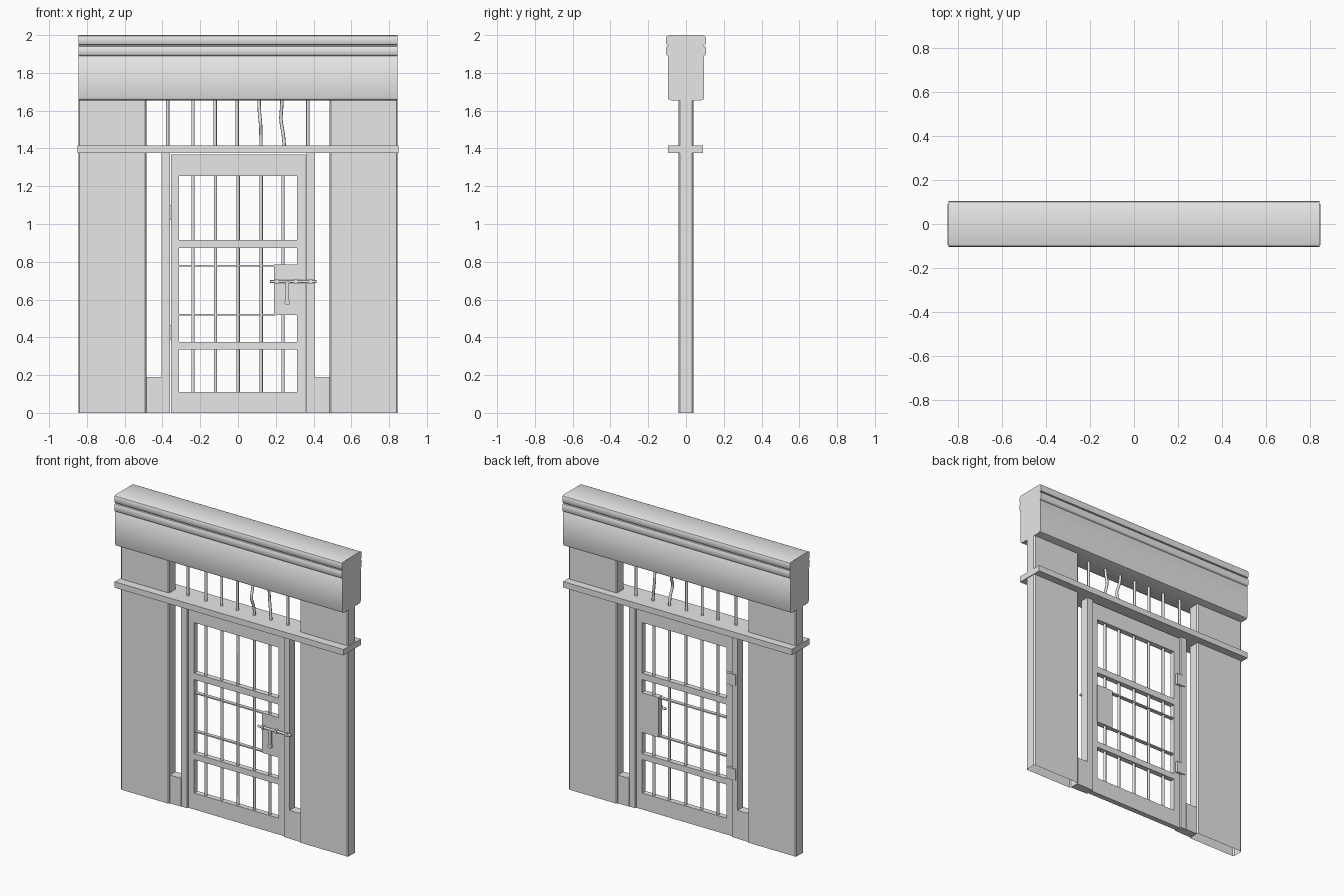
import bpy, bmesh, math
from mathutils import Vector

if "Cube" in bpy.data.objects:
    bpy.data.objects.remove(bpy.data.objects["Cube"], do_unlink=True)

grey = bpy.data.materials.new("plain grey")
grey.use_nodes = True
grey.diffuse_color = (0.8, 0.8, 0.8, 1)
grey.node_tree.nodes["Principled BSDF"].inputs["Base Color"].default_value = (0.8, 0.8, 0.8, 1)


def finish(name, bm, smooth=False):
    bmesh.ops.recalc_face_normals(bm, faces=bm.faces[:])
    me = bpy.data.meshes.new(name)
    bm.to_mesh(me)
    bm.free()
    me.materials.append(grey)
    ob = bpy.data.objects.new(name, me)
    bpy.context.collection.objects.link(ob)
    if smooth:
        bpy.ops.object.select_all(action='DESELECT')
        ob.select_set(True)
        bpy.context.view_layer.objects.active = ob
        bpy.ops.object.shade_smooth_by_angle(angle=math.radians(40))
    return ob


def box(name, x0, x1, y0, y1, z0, z1):
    bm = bmesh.new()
    bmesh.ops.create_cube(bm, size=1)
    for v in bm.verts:
        v.co = Vector((x1 if v.co.x > 0 else x0, y1 if v.co.y > 0 else y0,
                       z1 if v.co.z > 0 else z0))
    return finish(name, bm)


def prism(name, outline, direction, drop_bottom=False, smooth=False):
    """Extrude a closed outline along a direction."""
    bm = bmesh.new()
    face = bm.faces.new([bm.verts.new(p) for p in outline])
    out = bmesh.ops.extrude_face_region(bm, geom=[face], use_keep_orig=True)
    verts = [g for g in out["geom"] if isinstance(g, bmesh.types.BMVert)]
    bmesh.ops.translate(bm, vec=direction, verts=verts)
    bmesh.ops.recalc_face_normals(bm, faces=bm.faces[:])
    if drop_bottom:
        low = [f for f in bm.faces if f.calc_center_median().z < 1e-4]
        bmesh.ops.delete(bm, geom=low, context='FACES_ONLY')
    return finish(name, bm, smooth)


def rod(name, points, radius, sides=8):
    """Round bar swept through a short list of points."""
    cu = bpy.data.curves.new(name, 'CURVE')
    cu.dimensions = '3D'
    cu.bevel_depth = radius
    cu.bevel_resolution = sides // 4
    cu.use_fill_caps = True
    cu.resolution_u = 4
    sp = cu.splines.new('NURBS' if len(points) > 2 else 'POLY')
    sp.points.add(len(points) - 1)
    for p, co in zip(sp.points, points):
        p.co = (*co, 1)
    if len(points) > 2:
        sp.use_endpoint_u = True
        sp.order_u = 3
    cu.materials.append(grey)
    ob = bpy.data.objects.new(name, cu)
    bpy.context.collection.objects.link(ob)
    return ob


# Header: moulded profile swept along x
half = [(0.080, 1.655), (0.092, 1.660), (0.096, 1.670), (0.096, 1.885), (0.092, 1.890),
        (0.101, 1.893), (0.105, 1.899), (0.105, 1.935), (0.101, 1.941), (0.092, 1.943),
        (0.092, 1.948), (0.101, 1.950), (0.105, 1.956), (0.105, 1.985), (0.101, 1.995),
        (0.090, 2.0)]
loop = half + [(-y, z) for y, z in reversed(half)]
prism("header", [(-0.845, y, z) for y, z in loop], (1.69, 0, 0), smooth=True)

# Walls with chamfered vertical edges, ledge, jambs and plinths
c = 0.007
for s, side in ((-1, "right"), (1, "left")):
    a, b, d = 0.485, 0.845, 0.039
    outline = [(a + c, -d), (b - c, -d), (b, -d + c), (b, d - c),
               (b - c, d), (a + c, d), (a, d - c), (a, -d + c)]
    prism(f"{side}_wall", [(s * x, y, 0) for x, y in outline], (0, 0, 1.66),
          drop_bottom=True)
    xs = sorted((s * 0.402, s * 0.488))
    box(f"{side}_plinth", *xs, -0.03, 0.03, 0, 0.19)
    xs = sorted((s * 0.36, s * 0.404))
    box(f"{side}_jamb", *xs, -0.028, 0.028, 0, 1.38)
box("ledge", -0.85, 0.85, -0.095, 0.091, 1.375, 1.415)

# Door frame
T = 0.018
box("door_hinge_stile", -0.355, -0.313, -T, T, 0, 1.367)
box("door_lock_stile", 0.313, 0.357, -T, T, 0, 1.367)
for name, z0, z1 in (("bottom", 0, 0.11), ("lower", 0.335, 0.375),
                     ("upper", 0.872, 0.915), ("top", 1.255, 1.367)):
    box(f"door_{name}_rail", -0.314, 0.314, -T, T, z0, z1)

# Door bars and thin cross rods
for i, x in enumerate((-0.238, -0.119, 0.001, 0.123, 0.238)):
    rod(f"door_bar_{i + 1}", [(x, 0, 0.1), (x, 0, 1.265)], 0.009)
for i, z in enumerate((0.52, 0.778)):
    box(f"cross_rod_{i + 1}", -0.314, 0.2, -0.012, 0.012, z - 0.004, z + 0.004)

# Transom bars, two of them bent
for i, x in enumerate((-0.372, -0.238, -0.121, -0.005, 0.115, 0.237, 0.37)):
    path = [(x, 0, 1.41), (x, 0, 1.66)]
    if i == 4:
        path = [(x + 0.007, 0, 1.41), (x + 0.007, 0, 1.47), (x + 0.004, -0.035, 1.54),
                (x - 0.003, 0, 1.60), (x - 0.003, 0, 1.66)]
    if i == 5:
        path = [(x + 0.008, 0, 1.41), (x + 0.005, 0, 1.47), (x - 0.012, 0.012, 1.55),
                (x - 0.006, 0, 1.61), (x - 0.004, 0, 1.66)]
    rod(f"transom_bar_{i + 1}", path, 0.009)

# Lock plate with sliding bolt and hanging handle
box("lock_plate", 0.19, 0.315, -0.019, 0.019, 0.517, 0.785)
rod("bolt", [(0.17, -0.029, 0.695), (0.415, -0.029, 0.695)], 0.008)
for i, x in enumerate((0.205, 0.305, 0.385)):
    box(f"bolt_keeper_{i + 1}", x - 0.009, x + 0.009, -0.038, -0.016, 0.684, 0.706)
box("bolt_handle", 0.252, 0.27, -0.037, -0.026, 0.59, 0.697)
rod("bolt_handle_knob", [(0.261, -0.038, 0.585), (0.261, -0.022, 0.585)], 0.015, 12)

# Hinges wrapping the gap on the back
for name, z in (("lower", 0.425), ("upper", 1.06)):
    box(f"{name}_hinge_leaf", -0.39, -0.325, 0.017, 0.034, z - 0.037, z + 0.037)
    rod(f"{name}_hinge_pin", [(-0.358, 0.024, z - 0.04), (-0.358, 0.024, z + 0.04)], 0.012)
